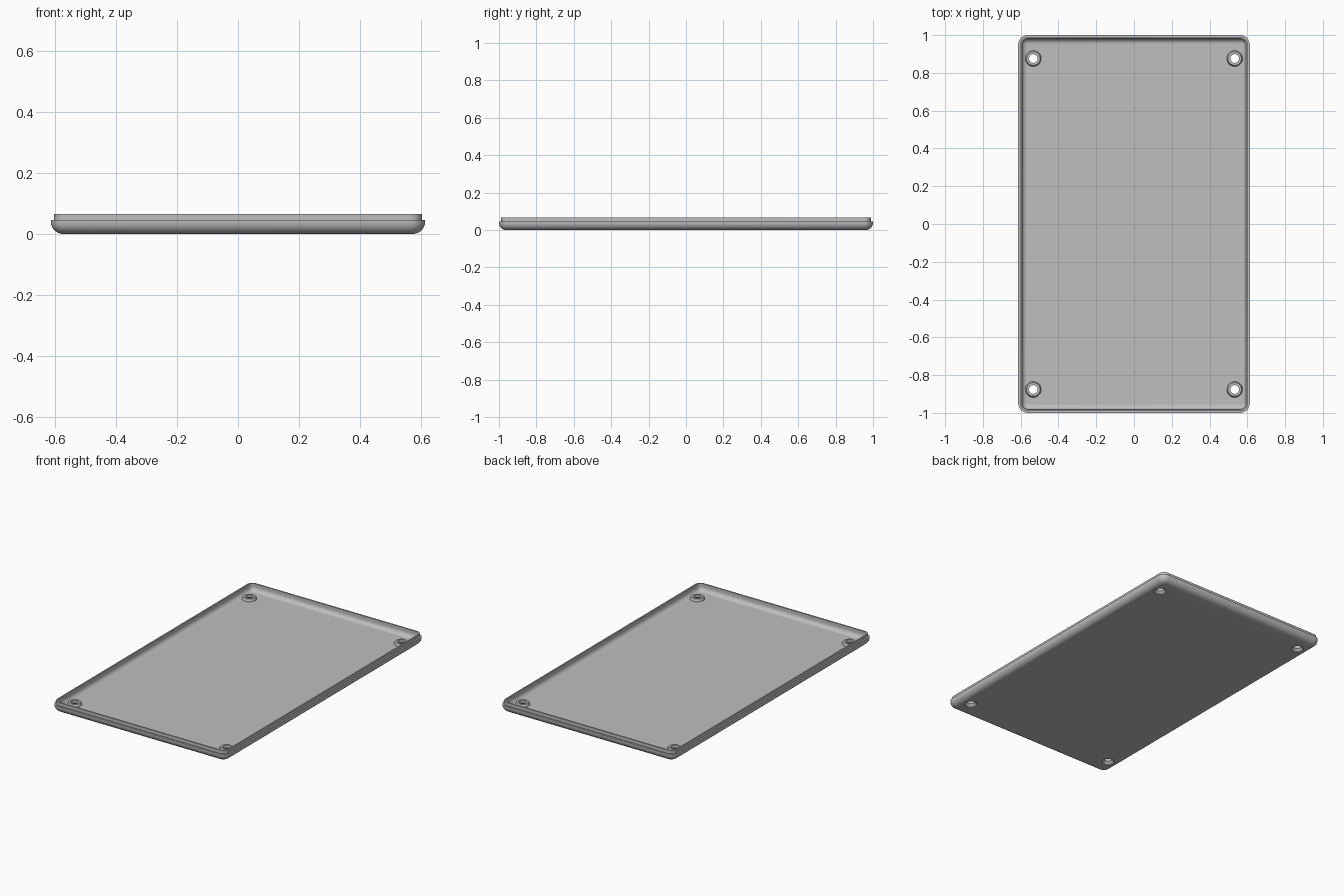
import bpy, bmesh
from math import sin, cos, pi

cube = bpy.data.objects.get("Cube")
if cube:
    bpy.data.objects.remove(cube, do_unlink=True)

HALF_X, HALF_Y, CORNER = 0.613, 1.0, 0.05
CORNER_STEPS, ARC_STEPS, ROUND = 8, 8, 32

grey = bpy.data.materials.new("plain grey")
grey.use_nodes = True
grey.diffuse_color = (0.52, 0.52, 0.52, 1)
grey.node_tree.nodes["Principled BSDF"].inputs["Base Color"].default_value = grey.diffuse_color


def arc(inset, z, radius, start, end):
    """Points of a fillet as (inset, height) pairs."""
    angles = [start + (end - start) * i / ARC_STEPS for i in range(ARC_STEPS + 1)]
    return [(inset + radius * cos(a), z + radius * sin(a)) for a in angles]


def rounded_rectangle(inset, z):
    radius = CORNER - inset
    points = []
    for k, (sx, sy) in enumerate([(1, 1), (-1, 1), (-1, -1), (1, -1)]):
        for i in range(CORNER_STEPS + 1):
            a = (k + i / CORNER_STEPS) * pi / 2
            points.append((sx * (HALF_X - CORNER) + radius * cos(a),
                           sy * (HALF_Y - CORNER) + radius * sin(a), z))
    return points


def circle(x, y, radius, z):
    return [(x + radius * cos(2 * pi * i / ROUND),
             y + radius * sin(2 * pi * i / ROUND), z) for i in range(ROUND)]


def skin(bm, rings):
    """Join closed rings in order and cap both ends."""
    loops = [[bm.verts.new(p) for p in ring] for ring in rings]
    for a, b in zip(loops, loops[1:]):
        for i in range(len(a)):
            j = (i + 1) % len(a)
            bm.faces.new((a[i], a[j], b[j], b[i]))
    bm.faces.new(loops[0])
    bm.faces.new(loops[-1])


def make_object(name, bm):
    bmesh.ops.recalc_face_normals(bm, faces=bm.faces)
    mesh = bpy.data.meshes.new(name)
    bm.to_mesh(mesh)
    bm.free()
    mesh.materials.append(grey)
    obj = bpy.data.objects.new(name, mesh)
    bpy.context.collection.objects.link(obj)
    return obj


def four_posts(name, profile):
    """Turned posts, one near each corner, from (radius, height) pairs."""
    bm = bmesh.new()
    for x in (-0.533, 0.533):
        for y in (-0.876, 0.876):
            skin(bm, [circle(x, y, r, z) for r, z in profile])
    return make_object(name, bm)


# Shell: rounded underside, stepped rim, thin lip, rounded inner floor
profile = (arc(0.04, 0.04, 0.04, 1.5 * pi, pi)
           + [(0, 0.046), (0.01, 0.046), (0.01, 0.066), (0.019, 0.066)]
           + arc(0.046, 0.047, 0.027, pi, 1.5 * pi))
bm = bmesh.new()
skin(bm, [rounded_rectangle(*p) for p in profile])
shell = make_object("cover_shell", bm)

# Screw bosses on the floor and countersunk holes through them
bosses = four_posts("screw_bosses", [(0.042, 0.01), (0.042, 0.024), (0.036, 0.035)])
holes = four_posts("screw_holes", [(0.037, -0.01), (0.037, 0.004), (0.023, 0.018), (0.023, 0.1)])

bpy.context.view_layer.objects.active = shell
for tool, operation in ((bosses, 'UNION'), (holes, 'DIFFERENCE')):
    mod = shell.modifiers.new(operation.title(), 'BOOLEAN')
    mod.object = tool
    mod.operation = operation
    mod.solver = 'EXACT'
    bpy.ops.object.modifier_apply(modifier=mod.name)
    bpy.data.objects.remove(tool, do_unlink=True)

bpy.ops.object.select_all(action='DESELECT')
shell.select_set(True)
bpy.ops.object.shade_smooth_by_angle(angle=0.5)
